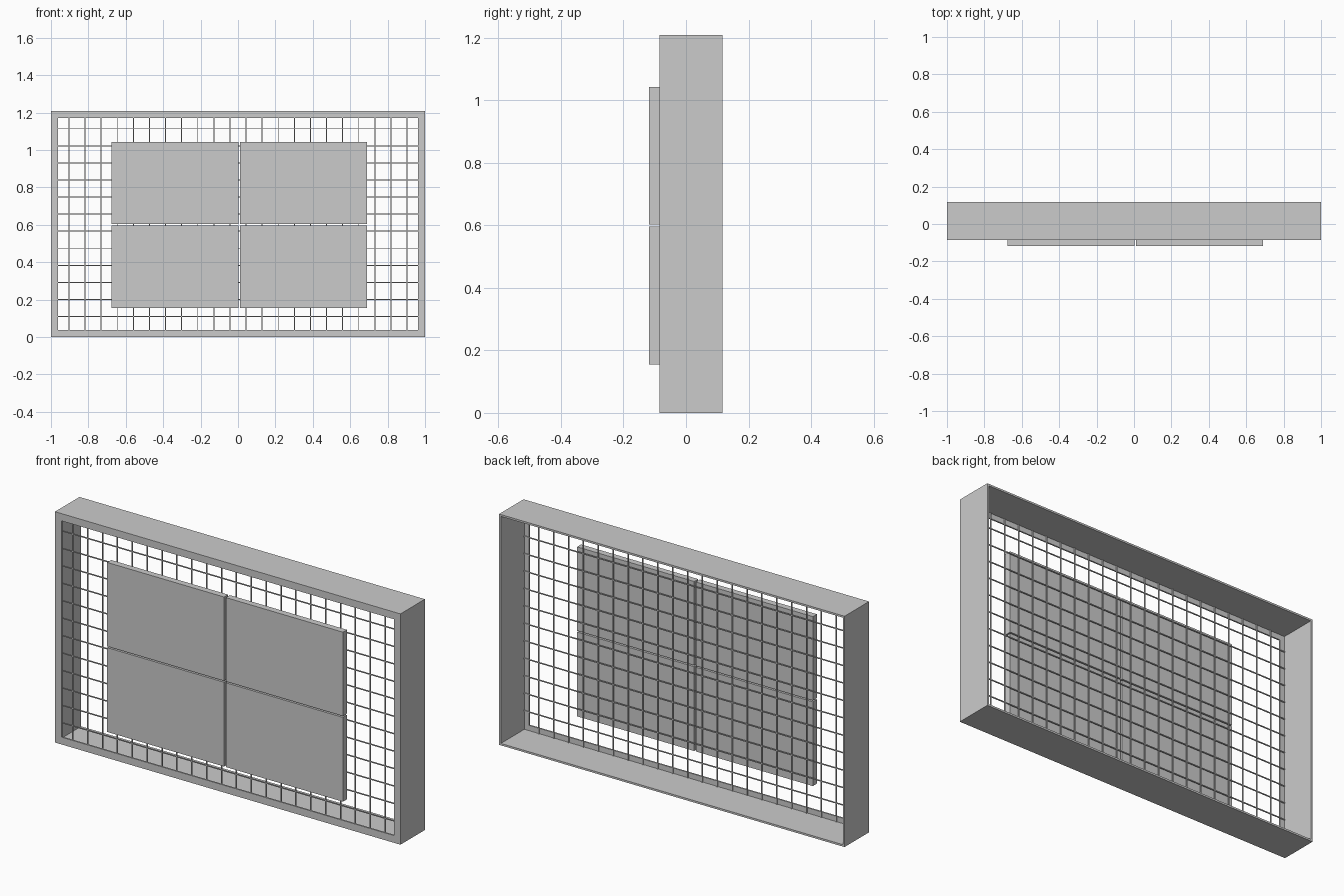
import bpy
import bmesh
from mathutils import Vector

if "Cube" in bpy.data.objects:
    bpy.data.objects.remove(bpy.data.objects["Cube"], do_unlink=True)

GREY = (0.6, 0.6, 0.6, 1.0)
mat = bpy.data.materials.new("plain grey")
mat.use_nodes = True
mat.diffuse_color = GREY
mat.node_tree.nodes["Principled BSDF"].inputs["Base Color"].default_value = GREY

HEIGHT = 1.208
FRONT, BACK = -0.085, 0.117
WALL = 0.01      # side sheet thickness
LIP = 0.038      # width of the front border
LIP_T = 0.008    # thickness of the front border
BAR = 0.005      # mesh wire size


def add_box(bm, lo, hi):
    lo, hi = Vector(lo), Vector(hi)
    verts = bmesh.ops.create_cube(bm, size=1)["verts"]
    for v in verts:
        v.co = (lo + hi) / 2 + v.co * (hi - lo)


def finish(name, bm):
    me = bpy.data.meshes.new(name)
    bm.to_mesh(me)
    bm.free()
    me.materials.append(mat)
    obj = bpy.data.objects.new(name, me)
    bpy.context.collection.objects.link(obj)
    return obj


# Frame: an L section swept around the rectangle (inset, depth)
section = [(0, FRONT), (LIP, FRONT), (LIP, FRONT + LIP_T),
           (WALL, FRONT + LIP_T), (WALL, BACK), (0, BACK)]
corners = [(-1, 0), (1, 0), (1, 1), (-1, 1)]
bm = bmesh.new()
rings = []
for sx, top in corners:
    ring = []
    for inset, y in section:
        z = HEIGHT - inset if top else inset
        ring.append(bm.verts.new((sx * (1 - inset), y, z)))
    rings.append(ring)
n = len(section)
for i in range(4):
    a, b = rings[i], rings[(i + 1) % 4]
    for j in range(n):
        k = (j + 1) % n
        bm.faces.new((a[j], b[j], b[k], a[k]))
bmesh.ops.recalc_face_normals(bm, faces=bm.faces)
finish("frame", bm)

# Wire mesh just behind the front border
y0 = FRONT + LIP_T
bm = bmesh.new()
for i in range(22):
    x = (i - 10.5) * 0.0861
    add_box(bm, (x - BAR / 2, y0, WALL), (x + BAR / 2, y0 + BAR, HEIGHT - WALL))
finish("upright_wires", bm)

bm = bmesh.new()
for i in range(12):
    z = 0.109 + i * 0.0913
    add_box(bm, (WALL - 1, y0, z - BAR / 2), (1 - WALL, y0 + BAR, z + BAR / 2))
finish("level_wires", bm)

# Four panels on the front
for side, x0, x1 in (("right", -0.675, 0.002), ("left", 0.012, 0.69)):
    for level, z0, z1 in (("lower", 0.155, 0.596), ("upper", 0.603, 1.042)):
        bm = bmesh.new()
        add_box(bm, (x0, -0.118, z0), (x1, FRONT, z1))
        finish(f"{level}_{side}_panel", bm)
